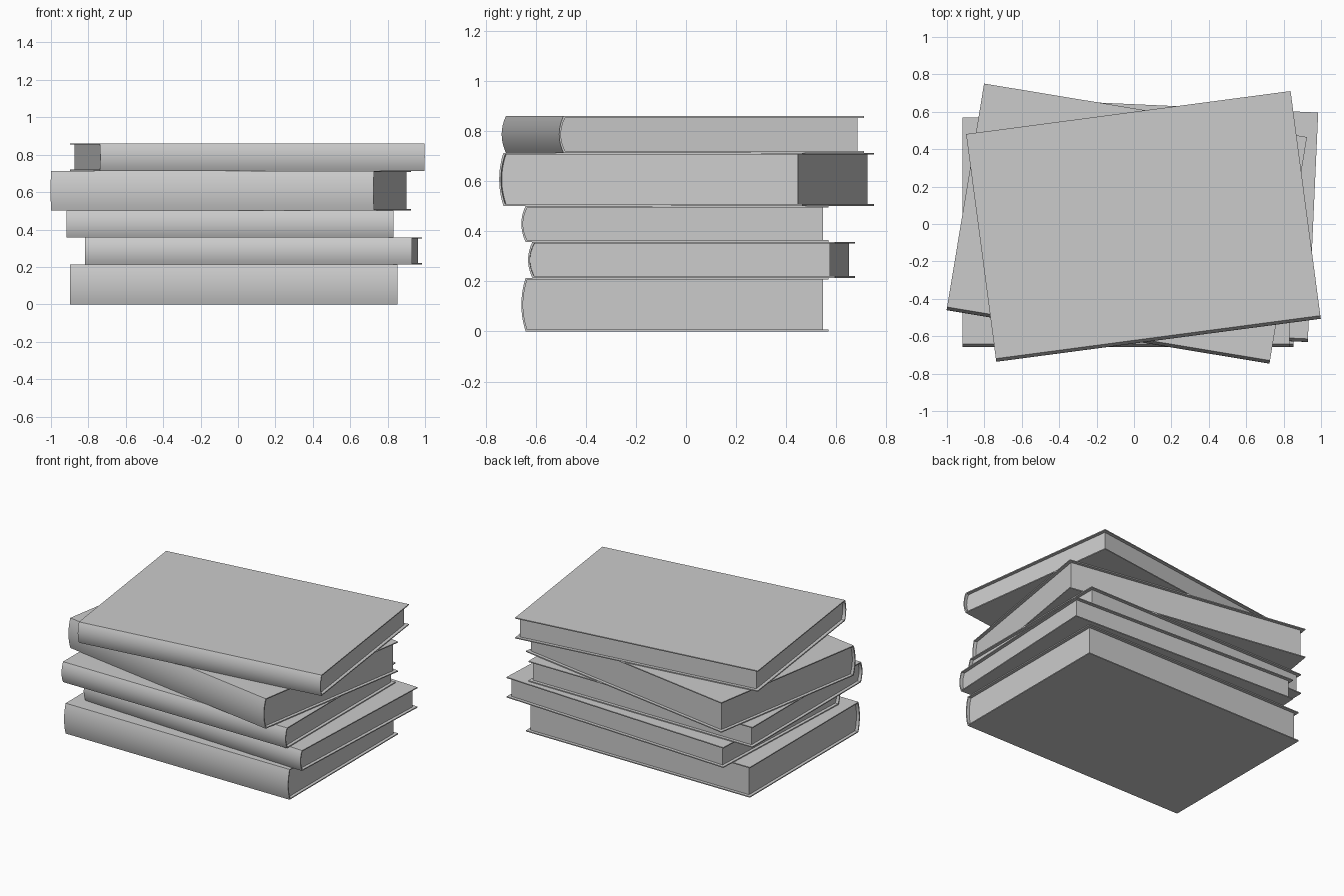
import bpy, bmesh, math

if "Cube" in bpy.data.objects:
    bpy.data.objects.remove(bpy.data.objects["Cube"], do_unlink=True)

WIDTH, FRONT, BACK = 1.75, -0.6, 0.611   # cover length, spine edge, fore edge
BOARD, BULGE, INSET = 0.007, 0.017, 0.022  # cover thickness, spine curve, page margin

grey = bpy.data.materials.new("grey")
grey.use_nodes = True
grey.diffuse_color = (0.6, 0.6, 0.6, 1)
grey.node_tree.nodes["Principled BSDF"].inputs["Base Color"].default_value = (0.6, 0.6, 0.6, 1)


def spine_arc(y, low, high, steps=12):
    """Shallow curve from the bottom to the top, bulging to the front."""
    arc = []
    for i in range(steps + 1):
        t = i / steps
        arc.append((y - BULGE * (1 - (2 * t - 1) ** 2), low + (high - low) * t))
    return arc


def extrude_profile(name, profile, width, place, angle):
    """Sweep a side profile (y, z) along x."""
    bm = bmesh.new()
    face = bm.faces.new([bm.verts.new((-width / 2, y, z)) for y, z in profile])
    swept = bmesh.ops.extrude_face_region(bm, geom=[face])["geom"]
    bmesh.ops.translate(bm, vec=(width, 0, 0),
                        verts=[v for v in swept if isinstance(v, bmesh.types.BMVert)])
    bmesh.ops.recalc_face_normals(bm, faces=bm.faces)
    mesh = bpy.data.meshes.new(name)
    bm.to_mesh(mesh)
    bm.free()
    mesh.materials.append(grey)
    obj = bpy.data.objects.new(name, mesh)
    bpy.context.collection.objects.link(obj)
    obj.location = place
    obj.rotation_euler.z = math.radians(angle)
    bpy.ops.object.select_all(action="DESELECT")
    obj.select_set(True)
    bpy.context.view_layer.objects.active = obj
    bpy.ops.object.shade_smooth_by_angle(angle=math.radians(25))


def book(label, x, y, z, height, angle):
    low, high = BOARD, height - BOARD
    inner = spine_arc(FRONT + BOARD, low, high)
    # Cover: two boards joined by the curved spine
    cover = (spine_arc(FRONT, 0, height) + [(BACK, height), (BACK, high)]
             + inner[::-1] + [(BACK, low), (BACK, 0)])
    extrude_profile(label + "_cover", cover, WIDTH, (x, y, z), angle)
    # Page block, set back from the cover on three sides
    pages = inner + [(BACK - INSET, high), (BACK - INSET, low)]
    extrude_profile(label + "_pages", pages, WIDTH - 2 * INSET, (x, y, z), angle)


# Stack from the bottom up: name, x, y, height, turn
stack = [
    ("bottom_book", -0.023, -0.041, 0.214, 0),
    ("second_book", 0.083, 0.025, 0.144, -2.6),
    ("third_book", -0.043, -0.041, 0.144, 0),
    ("fourth_book", -0.038, 0.005, 0.212, -9.4),
    ("top_book", 0.05, -0.01, 0.147, 7.55),
]
z = 0
for label, x, y, height, angle in stack:
    book(label, x, y, z, height, angle)
    z += height
